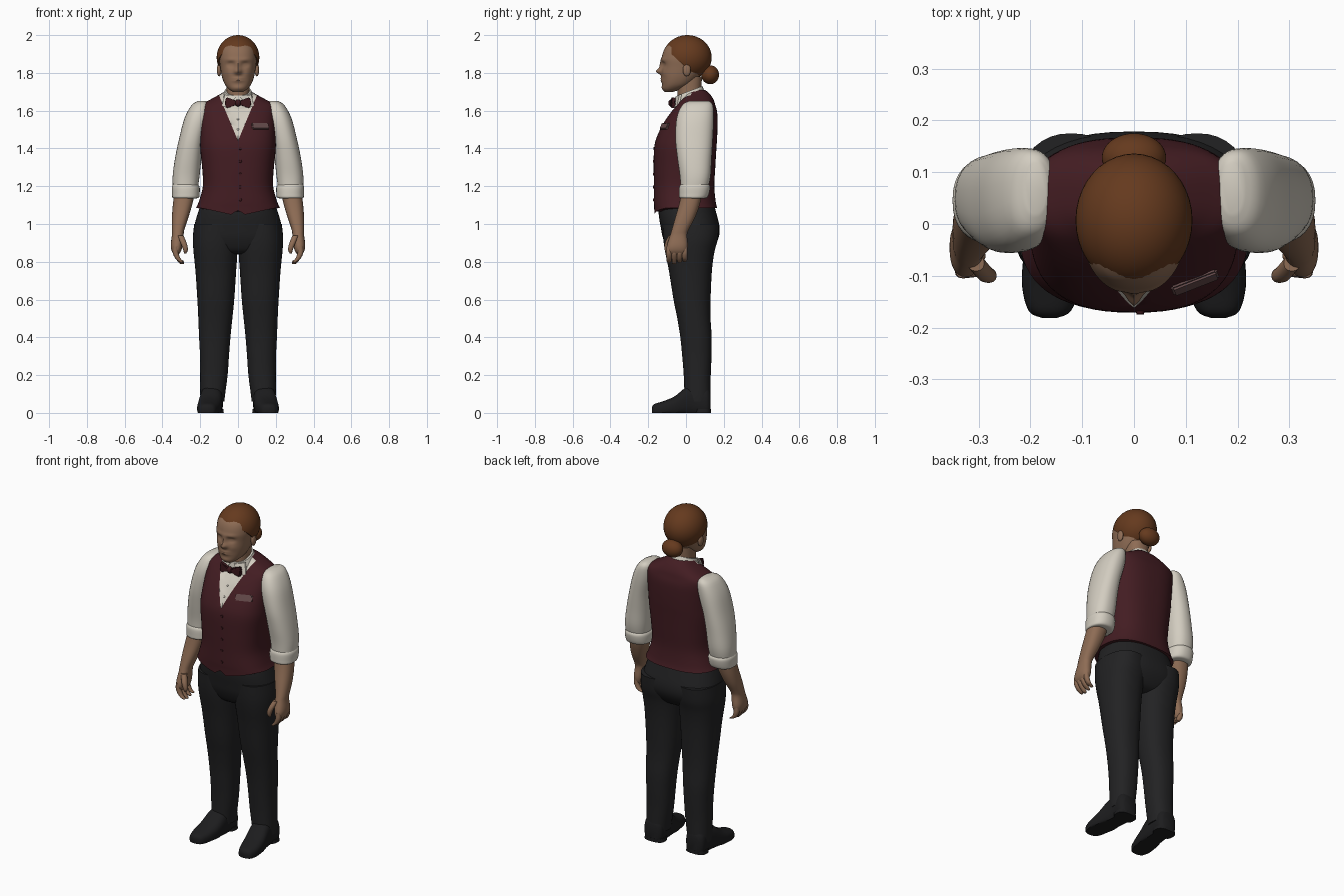
import bpy
import bmesh
import math
from mathutils import Vector, Matrix
from mathutils.bvhtree import BVHTree

cube = bpy.data.objects.get("Cube")
if cube:
    bpy.data.objects.remove(cube)


def material(name, r, g, b):
    mat = bpy.data.materials.new(name)
    mat.use_nodes = True
    mat.diffuse_color = (r, g, b, 1)
    shader = next(n for n in mat.node_tree.nodes if n.type == 'BSDF_PRINCIPLED')
    shader.inputs["Base Color"].default_value = (r, g, b, 1)
    shader.inputs["Roughness"].default_value = 0.8
    return mat


SKIN = material("skin", .27, .15, .09)
HAIR = material("auburn hair", .13, .042, .013)
SHIRT = material("ivory shirt", .65, .61, .53)
VEST = material("burgundy vest", .056, .012, .016)
BOW = material("dark red bow", .045, .009, .012)
TAG = material("mauve pocket tag", .13, .07, .07)
TROUSERS = material("charcoal trousers", .016, .016, .017)
SHOES = material("black shoes", .012, .012, .013)


def finish(name, bm, *mats):
    """Turn a bmesh into a smooth object with the given materials."""
    bmesh.ops.recalc_face_normals(bm, faces=bm.faces[:])
    mesh = bpy.data.meshes.new(name)
    bm.to_mesh(mesh)
    bm.free()
    obj = bpy.data.objects.new(name, mesh)
    bpy.context.collection.objects.link(obj)
    for mat in mats:
        mesh.materials.append(mat)
    bpy.ops.object.select_all(action='DESELECT')
    obj.select_set(True)
    bpy.context.view_layer.objects.active = obj
    bpy.ops.object.shade_smooth_by_angle(angle=math.radians(42))
    return obj


def spline(a, b, c, d, t):
    return b + .5 * t * (c - a + t * (2 * a - 5 * b + 4 * c - d + t * (3 * (b - c) + d - a)))


def loft(rows, seg=32, steps=4, power=2.3, axis='z', side=1):
    """Skin over rounded sections given as (height, a0, a1, b0, b1)."""
    sections = []
    last = len(rows) - 1
    for i in range(last):
        near = [rows[max(0, min(last, i + k))] for k in (-1, 0, 1, 2)]
        for s in range(steps):
            sections.append([spline(*vals, s / steps) for vals in zip(*near)])
    sections.append(rows[-1])
    bm = bmesh.new()
    rings = []
    for t, a0, a1, b0, b1 in sections:
        ring = []
        for k in range(seg):
            ang = math.tau * k / seg
            c, s = math.cos(ang), math.sin(ang)
            a = (a0 + a1) / 2 + (a1 - a0) / 2 * math.copysign(abs(c) ** (2 / power), c)
            b = (b0 + b1) / 2 + (b1 - b0) / 2 * math.copysign(abs(s) ** (2 / power), s)
            ring.append(bm.verts.new((a * side, b, t) if axis == 'z' else (a * side, t, b)))
        rings.append(ring)
    for low, high in zip(rings, rings[1:]):
        for k in range(seg):
            n = (k + 1) % seg
            bm.faces.new((low[k], low[n], high[n], high[k]))
    bm.faces.new(rings[0])
    bm.faces.new(rings[-1])
    return bm


def sym(rows):
    return [(z, -rx, rx, y0, y1) for z, rx, y0, y1 in rows]


def tube(points):
    return [(z, x - r, x + r, y - r, y + r) for x, y, z, r in points]


def ellipsoid(centre, radii):
    bm = bmesh.new()
    bmesh.ops.create_uvsphere(bm, u_segments=40, v_segments=24, radius=1,
                              matrix=Matrix.Translation(centre) @ Matrix.Diagonal((*radii, 1)))
    return bm


def hull(points):
    bm = bmesh.new()
    for p in points:
        bm.verts.new(p)
    bmesh.ops.convex_hull(bm, input=bm.verts[:])
    return bm


def cut(bm, co, no, **options):
    return bmesh.ops.bisect_plane(bm, geom=bm.verts[:] + bm.edges[:] + bm.faces[:],
                                  plane_co=co, plane_no=no, **options)


# Vest, with the shirt front showing in its V neckline
bm = loft(sym([(1.085, .222, -.168, .165), (1.12, .207, -.17, .157), (1.2, .186, -.17, .15),
               (1.3, .19, -.171, .155), (1.4, .2, -.169, .161), (1.46, .2, -.155, .165),
               (1.53, .2, -.122, .167), (1.59, .2, -.083, .165), (1.63, .196, -.05, .155),
               (1.66, .145, -.03, .145), (1.69, .09, -.015, .125), (1.71, .06, 0, .1)]),
          seg=64, power=2.6)
for v in bm.verts:
    if v.co.z < 1.086 and v.co.y < -.03:
        x = abs(v.co.x)
        v.co.z -= max(0, .036 - (x - .033) * .22 if x > .03 else .012)
for side in (1, -1):
    cut(bm, (0, 0, 1.44), (-2.4 * side, 0, 1))
for f in bm.faces:
    c = f.calc_center_median()
    f.material_index = int(c.y < .03 and c.z > 1.44 + 2.4 * abs(c.x))
for v in bm.verts:
    if all(f.material_index for f in v.link_faces):
        v.co.y += .008
vest = finish("vest", bm, VEST, SHIRT)
surface = BVHTree.FromPolygons([v.co for v in vest.data.vertices],
                               [p.vertices[:] for p in vest.data.polygons])


def on_chest(x, z):
    """Matrix on the front of the chest, its z axis pointing outwards."""
    hit, normal, _, _ = surface.ray_cast(Vector((x, -1, z)), Vector((0, 1, 0)))
    if normal.y > 0:
        normal = -normal
    return Matrix.Translation(hit) @ normal.to_track_quat('Z', 'Y').to_matrix().to_4x4()


# Buttons and pocket tag
for i in range(5):
    bm = bmesh.new()
    bmesh.ops.create_cone(bm, cap_ends=True, segments=12, radius1=.009, radius2=.007, depth=.008,
                          matrix=on_chest(.012, 1.4 - .068 * i))
    finish(f"vest_button_{i + 1}", bm, BOW)
for i in range(2):
    bm = ellipsoid(on_chest(0, 1.5 + .055 * i).translation, (.006, .004, .006))
    finish(f"shirt_button_{i + 1}", bm, SHIRT)
bm = bmesh.new()
bmesh.ops.create_cube(bm, size=1, matrix=on_chest(.118, 1.518) @ Matrix.Diagonal((.095, .036, .012, 1)))
bmesh.ops.bevel(bm, geom=bm.edges[:], offset=.004, segments=2, affect='EDGES')
finish("pocket_tag", bm, TAG)

# Neck and collar
finish("neck", loft(sym([(1.6, .068, -.045, .09), (1.68, .06, -.045, .08), (1.78, .062, -.05, .085)])), SKIN)
bm = loft(sym([(1.64, .094, -.06, .112), (1.67, .084, -.055, .1), (1.705, .07, -.048, .086)]), seg=40)
for v in bm.verts:
    v.co.z += (v.co.y - .02) * .38
finish("collar", bm, SHIRT)
for side, word in ((1, "left"), (-1, "right")):
    tip = [(.012, -.058, 1.672), (.07, -.035, 1.685), (.085, -.048, 1.625), (.05, -.068, 1.615)]
    finish(word + "_collar_tip", hull([(x * side, y + d, z) for x, y, z in tip for d in (0, .012)]), SHIRT)

    # Bow tie wings
    wing = [(.008, 1.63), (.008, 1.652), (.062, 1.612), (.07, 1.64), (.062, 1.672)]
    bm = hull([(x * side, y + .15 * x, z) for x, z in wing for y in (-.088, -.064)])
    bmesh.ops.bevel(bm, geom=bm.edges[:], offset=.004, segments=2, affect='EDGES')
    finish(word + "_bow_wing", bm, BOW)
finish("bow_knot", ellipsoid((0, -.078, 1.641), (.016, .016, .019)), BOW)

# Head with sculpted face
bm = loft(sym([(1.7, .028, -.112, -.065), (1.715, .05, -.122, -.02), (1.74, .07, -.126, .03),
               (1.78, .085, -.128, .07), (1.83, .094, -.128, .1), (1.88, .099, -.128, .11),
               (1.93, .09, -.112, .1), (1.97, .06, -.075, .07)]), seg=80, steps=8)
bumps = [(0, 1.835, .013, .03, -.012), (0, 1.807, .018, .015, -.026),
         (0, 1.764, .028, .013, -.009), (0, 1.765, .028, .003, .005), (0, 1.72, .03, .014, -.005)]
for side in (1, -1):
    bumps += [(.038 * side, 1.844, .019, .013, .013), (.038 * side, 1.843, .012, .006, -.006),
              (.036 * side, 1.87, .03, .01, -.005), (.05 * side, 1.8, .02, .02, -.004)]
for v in bm.verts:
    if v.co.y < -.02:
        x, y, z = v.co
        v.co.y += sum(amount * math.exp(-((x - bx) / wx) ** 2 - ((z - bz) / wz) ** 2)
                      for bx, bz, wx, wz, amount in bumps)
finish("head", bm, SKIN)

# Swept-back hair and bun
bm = ellipsoid((0, .007, 1.882), (.113, .129, .118))
edge = cut(bm, (0, -.115, 1.935), (0, .93, 1), clear_inner=True)
bmesh.ops.contextual_create(bm, geom=[e for e in edge["geom_cut"] if isinstance(e, bmesh.types.BMEdge)])
finish("hair", bm, HAIR)
finish("hair_bun", ellipsoid((0, .128, 1.79), (.062, .047, .05)), HAIR)

# Hips
finish("trouser_hips", loft(sym([(1.15, .18, -.14, .135), (1.06, .212, -.145, .16), (.98, .233, -.133, .178),
                                 (.92, .234, -.12, .17), (.86, .19, -.09, .13), (.84, .12, -.05, .09)]),
                            seg=48, power=2.4), TROUSERS)

# Limbs, built once for each side
sleeve = [(1.652, .17, .21, .02, .12), (1.63, .15, .245, -.02, .142), (1.56, .15, .283, -.05, .147),
          (1.45, .178, .312, -.056, .142), (1.35, .193, .333, -.046, .136), (1.25, .204, .346, -.032, .13),
          (1.17, .215, .343, -.028, .112)]
cuff = [(1.21, .212, .344, -.028, .122), (1.195, .203, .35, -.036, .128), (1.16, .203, .349, -.037, .122),
        (1.14, .207, .347, -.035, .112), (1.135, .225, .335, -.02, .095)]
forearm = [(1.18, .225, .335, -.02, .09), (1.1, .243, .345, -.038, .072), (1.03, .264, .35, -.058, .046),
           (.97, .284, .35, -.075, .014), (.94, .288, .35, -.084, .006), (.89, .293, .356, -.1, .01),
           (.86, .3, .352, -.102, .006), (.84, .312, .34, -.09, -.005)]
leg = [(1.0, .01, .232, -.125, .175), (.92, 0, .239, -.12, .168), (.85, .003, .235, -.11, .15),
       (.75, .01, .225, -.09, .137), (.6, .02, .215, -.066, .13), (.5, .03, .21, -.046, .13),
       (.4, .04, .206, -.03, .136), (.3, .048, .201, -.02, .135), (.2, .055, .2, -.012, .131),
       (.1, .068, .2, -.008, .13), (.06, .072, .198, -.005, .128)]
shoe = [(-.181, .148, .178, -.005, .03), (-.168, .122, .203, -.02, .047), (-.12, .102, .216, -.02, .062),
        (-.06, .088, .213, -.02, .088), (0, .082, .203, -.02, .135), (.05, .08, .196, -.02, .15),
        (.11, .08, .196, -.02, .14), (.131, .1, .175, -.01, .11)]
for side, word in ((1, "left"), (-1, "right")):
    finish(word + "_sleeve", loft(sleeve, side=side), SHIRT)
    finish(word + "_rolled_cuff", loft(cuff, side=side), SHIRT)
    finish(word + "_forearm", loft(forearm, side=side), SKIN)
    for i in range(4):
        y, tip = -.09 + .028 * i, .787 + .006 * abs(i - 1)
        path = [(.33, y, .88, .014), (.33, y, .845, .015), (.316, y, .815, .0135),
                (.298, y, tip + .005, .011), (.294, y, tip, .005)]
        finish(f"{word}_finger_{i + 1}", loft(tube(path), seg=12, side=side), SKIN)
    thumb = [(.305, -.075, .94, .016), (.288, -.095, .9, .016), (.278, -.1, .865, .013), (.279, -.098, .845, .006)]
    finish(word + "_thumb", loft(tube(thumb), seg=12, side=side), SKIN)
    finish(word + "_ear", ellipsoid((.1 * side, .004, 1.815), (.012, .021, .033)), SKIN)
    finish(word + "_trouser_leg", loft(leg, side=side, seg=40), TROUSERS)
    bm = loft(shoe, side=side, axis='y', power=2.6)
    for v in bm.verts:
        v.co.z = max(0, v.co.z)
    finish(word + "_shoe", bm, SHOES)
    heel = [(0, .075, .2, .045, .132), (.02, .078, .198, .045, .132)]
    finish(word + "_heel", loft(heel, side=side, steps=1, power=2.8), SHOES)
